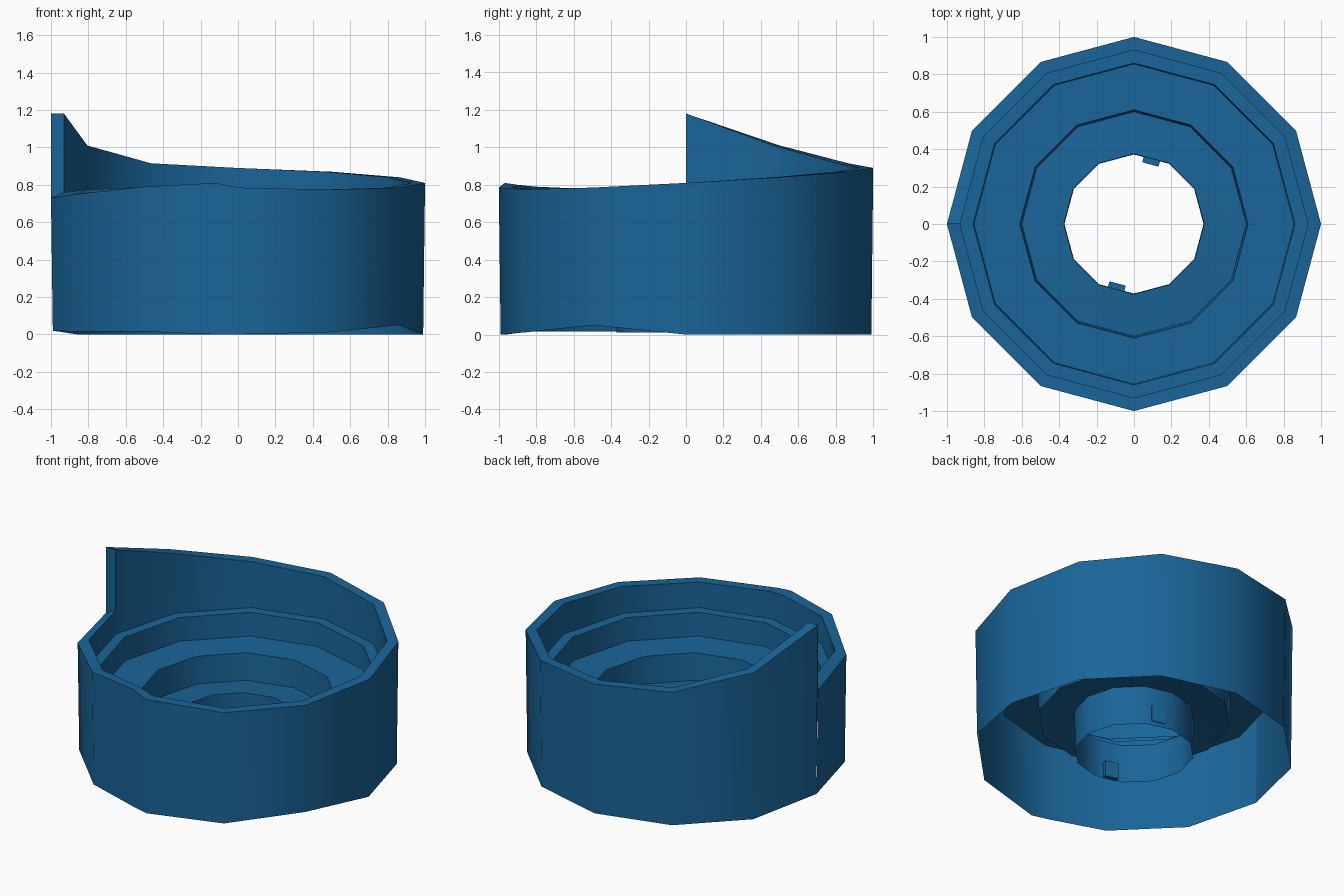
import bpy, bmesh, math
from mathutils import Matrix, Vector

if "Cube" in bpy.data.objects:
    bpy.data.objects.remove(bpy.data.objects["Cube"])

# angle: (outer rim z, inner rim z, bottom z) - the rim climbs as a spiral from -180 to 180
STATIONS = [
    (-180, .73, .76, .02), (-150, .75, .775, .015), (-120, .79, .79, .015),
    (-97, .81, .80, .0), (-90, .785, .785, .0), (-60, .775, .775, .012),
    (-30, .785, .785, .05), (0, .81, .81, .0), (30, .84, .84, .0),
    (60, .87, .87, .0), (90, .89, .89, .0), (120, .915, .915, .0),
    (150, 1.01, 1.01, .0), (180, 1.18, 1.18, .02)]

# stepped bowl below the rim: (radius, z)
STEPS = [(.93, .60), (.86, .60), (.855, .44), (.61, .44), (.60, .255),
         (.375, .275), (.372, .01)]


def on_polygon(angle, r, z):
    """Point on a 12-sided outline, also between its corners."""
    off = (angle % 30) - 15
    rr = r * math.cos(math.radians(15)) / math.cos(math.radians(off))
    a = math.radians(angle)
    return Vector((rr * math.cos(a), rr * math.sin(a), z))


def finish(bm, name, smooth):
    me = bpy.data.meshes.new(name)
    bm.to_mesh(me)
    bm.free()
    ob = bpy.data.objects.new(name, me)
    bpy.context.collection.objects.link(ob)
    me.materials.append(blue)
    if smooth:
        bpy.ops.object.select_all(action='DESELECT')
        ob.select_set(True)
        bpy.context.view_layer.objects.active = ob
        bpy.ops.object.shade_smooth_by_angle(angle=math.radians(35))
    return ob


blue = bpy.data.materials.new("blue")
blue.diffuse_color = (.01, .13, .32, 1)
blue.use_nodes = True
blue.node_tree.nodes["Principled BSDF"].inputs["Base Color"].default_value = blue.diffuse_color

# stepped cap: thin shell with spiral rim, ledges and central tube
bm = bmesh.new()
columns = []
for angle, outer, inner, bottom in STATIONS:
    profile = [(.99, bottom), (1.0, outer), (.93, inner)] + STEPS
    columns.append([bm.verts.new(on_polygon(angle, r, z)) for r, z in profile])
for a, b in zip(columns, columns[1:]):
    for i in range(len(a) - 1):
        bm.faces.new((a[i], b[i], b[i + 1], a[i + 1]))
# upright face where the spiral rim ends
lo, hi = columns[0], columns[-1]
bm.faces.new((lo[1], lo[2], hi[2], hi[1]))
bmesh.ops.remove_doubles(bm, verts=bm.verts, dist=.0005)
finish(bm, "stepped_cap", True)


# two small locking tabs inside the central tube
def tab(name, turn, z0, z1):
    bm = bmesh.new()
    bmesh.ops.create_cube(bm, size=1)
    bmesh.ops.transform(bm, verts=bm.verts, matrix=(
        Matrix.Rotation(math.radians(turn), 4, 'Z')
        @ Matrix.Translation((.092, .335, (z0 + z1) / 2))
        @ Matrix.Rotation(math.radians(-15), 4, 'Z')
        @ Matrix.Diagonal((.09, .035, z1 - z0, 1))))
    finish(bm, name, False)


tab("locking_tab_back", 0, .04, .15)
tab("locking_tab_front", 180, .01, .12)
